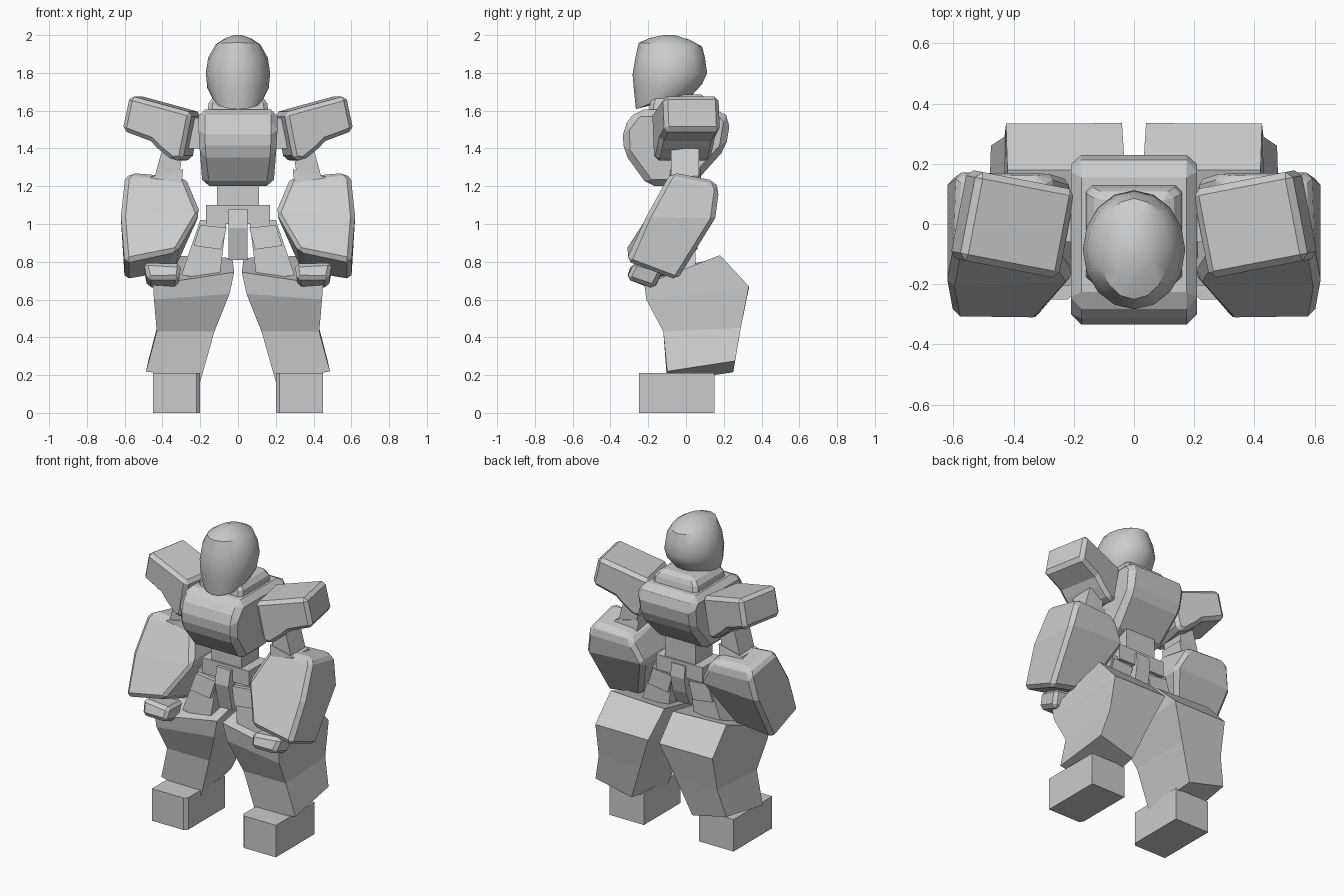
import bpy, bmesh
from math import sin, cos, pi
from mathutils import Matrix, Vector


def loft(name, rings, bevel=0.0, smooth=False):
    """Skin a list of equal-length rings and cap both ends."""
    bm = bmesh.new()
    vs = [[bm.verts.new(p) for p in r] for r in rings]
    n = len(rings[0])
    for a, b in zip(vs, vs[1:]):
        for i in range(n):
            j = (i + 1) % n
            bm.faces.new((a[i], a[j], b[j], b[i]))
    bm.faces.new(vs[0])
    bm.faces.new(vs[-1])
    bmesh.ops.recalc_face_normals(bm, faces=bm.faces)
    me = bpy.data.meshes.new(name)
    bm.to_mesh(me)
    bm.free()
    ob = bpy.data.objects.new(name, me)
    bpy.context.collection.objects.link(ob)
    if bevel:
        m = ob.modifiers.new("bevel", "BEVEL")
        m.width = bevel
        m.segments = 1
    if smooth:
        bpy.ops.object.select_all(action="DESELECT")
        ob.select_set(True)
        bpy.context.view_layer.objects.active = ob
        bpy.ops.object.shade_smooth_by_angle(angle=0.6)
    return ob


def pair(name, rings, bevel=0.0):
    """Right part as given plus its mirror image."""
    for side, s in (("right", 1), ("left", -1)):
        loft(f"{name}_{side}", [[(s * p[0], p[1], p[2]) for p in r] for r in rings], bevel)


def rect(x0, x1, y0, y1, z, z1=None):
    """Rectangular ring; z at the inner edge, z1 at the outer edge."""
    z1 = z if z1 is None else z1
    return [(x0, y0, z), (x1, y0, z1), (x1, y1, z1), (x0, y1, z)]


# Helmet
head = []
for zf, zs, zb, yf, yb, w in [
        (1.607, 1.665, 1.68, -.265, .03, .135),
        (1.70, 1.72, 1.74, -.275, .085, .163),
        (1.79, 1.80, 1.80, -.283, .112, .17),
        (1.88, 1.88, 1.88, -.268, .10, .158),
        (1.96, 1.95, 1.94, -.25, .085, .118),
        (1.985, 1.985, 1.975, -.19, .02, .065),
        (2.0, 2.0, 2.0, -.12, -.06, .02)]:
    ring = []
    for i in range(16):
        c = cos(2 * pi * i / 16)
        z = zs + ((zf if c > 0 else zb) - zs) * abs(c)
        ring.append((w * sin(2 * pi * i / 16), (yf + yb) / 2 - (yb - yf) / 2 * c, z))
    head.append(ring)
loft("helmet", head, smooth=True)

# Neck collar
loft("collar", [rect(-.165, .165, -.2, .135, 1.57), rect(-.155, .155, -.19, .12, 1.64),
                rect(-.12, .12, -.17, .1, 1.685)], .02)

# Chest: side profile pulled across x, narrower low down
chest = [(-.2, 1.2), (-.33, 1.38), (-.335, 1.51), (-.26, 1.605), (.19, 1.605),
         (.235, 1.55), (.21, 1.4), (.03, 1.2)]
loft("chest", [[(s * (.21 - max(0, 1.4 - z) * .12), y, z) for y, z in chest]
               for s in (-1, 1)], .035)

# Waist and pelvis
loft("waist", [rect(-.11, .11, -.12, .06, 1.08), rect(-.11, .11, -.12, .06, 1.25)])
loft("pelvis", [rect(-.17, .17, -.13, .07, 1.0), rect(-.17, .17, -.13, .07, 1.1)])
flap = [(-.15, 1.08), (-.17, .98), (-.13, .81), (.03, .81), (.07, .9), (.09, 1.0), (.08, 1.08)]
loft("crotch_flap", [[(s, y, z) for y, z in flap] for s in (-.05, .05)])

# Shoulder joint and pad
pair("shoulder_joint", [rect(.18, .29, -.06, .06, 1.4), rect(.18, .29, -.06, .06, 1.56)])
pad = [(.215, 1.59), (.55, 1.68), (.59, 1.495), (.44, 1.44), (.40, 1.40), (.32, 1.335), (.265, 1.34)]
turn = Matrix.Rotation(.19, 3, "Z")
mid = Vector((.4, 0, 0))
pair("shoulder_pad", [[tuple(turn @ (Vector((x, y, z)) - mid) + mid) for x, z in pad]
                      for y in (-.15, .15)], .022)

# Upper arm and elbow cuff
pair("upper_arm", [rect(.29, .40, -.08, .07, 1.40), rect(.32, .455, -.08, .07, 1.2)])
pair("elbow_cuff", [rect(.29, .46, -.085, .075, 1.29, 1.25), rect(.3, .49, -.09, .085, 1.2, 1.18)])

# Forearm: top, middle and wrist sections leaning forward
pair("forearm", [
    [(.29, -.07, 1.25), (.57, -.07, 1.275), (.56, .15, 1.23), (.31, .15, 1.22)],
    [(.27, -.08, 1.23), (.60, -.10, 1.24), (.59, .175, 1.18), (.27, .17, 1.17)],
    [(.20, -.19, 1.06), (.62, -.21, 1.04), (.62, .155, 1.03), (.205, .15, 1.05)],
    [(.32, -.325, .86), (.60, -.315, .80), (.60, -.05, .70), (.34, -.02, .745)]], .03)

# Hand
pair("hand", [
    [(.30, -.29, .79), (.50, -.27, .80), (.50, -.12, .76), (.31, -.11, .78)],
    [(.31, -.315, .71), (.48, -.315, .71), (.48, -.17, .66), (.32, -.165, .65)]], .02)

# Thigh and hip plate
pair("thigh", [rect(.06, .20, -.12, .05, 1.02), rect(.10, .30, -.15, .05, .70, .73)])
pair("hip_plate", [rect(.06, .20, -.15, .06, .98, .995), rect(.09, .235, -.165, .06, .865, .885)])

# Flared lower leg: front outer, front inner, back inner, back outer
pair("lower_leg", [
    [(.45, -.22, .68), (.02, -.19, .745), (.03, .18, .82), (.42, .18, .835)],
    [(.445, -.21, .60), (.045, -.18, .63), (.04, .335, .67), (.425, .333, .67)],
    [(.43, -.12, .43), (.125, -.12, .43), (.13, .29, .45), (.43, .29, .45)],
    [(.487, -.10, .22), (.20, -.10, .165), (.22, .25, .215), (.475, .26, .275)]])

# Foot
foot = [(.22, -.25), (.45, -.25), (.45, .15), (.20, .15), (.20, -.23)]
pair("foot", [[(x, y, z) for x, y in foot] for z in (0, .21)])
